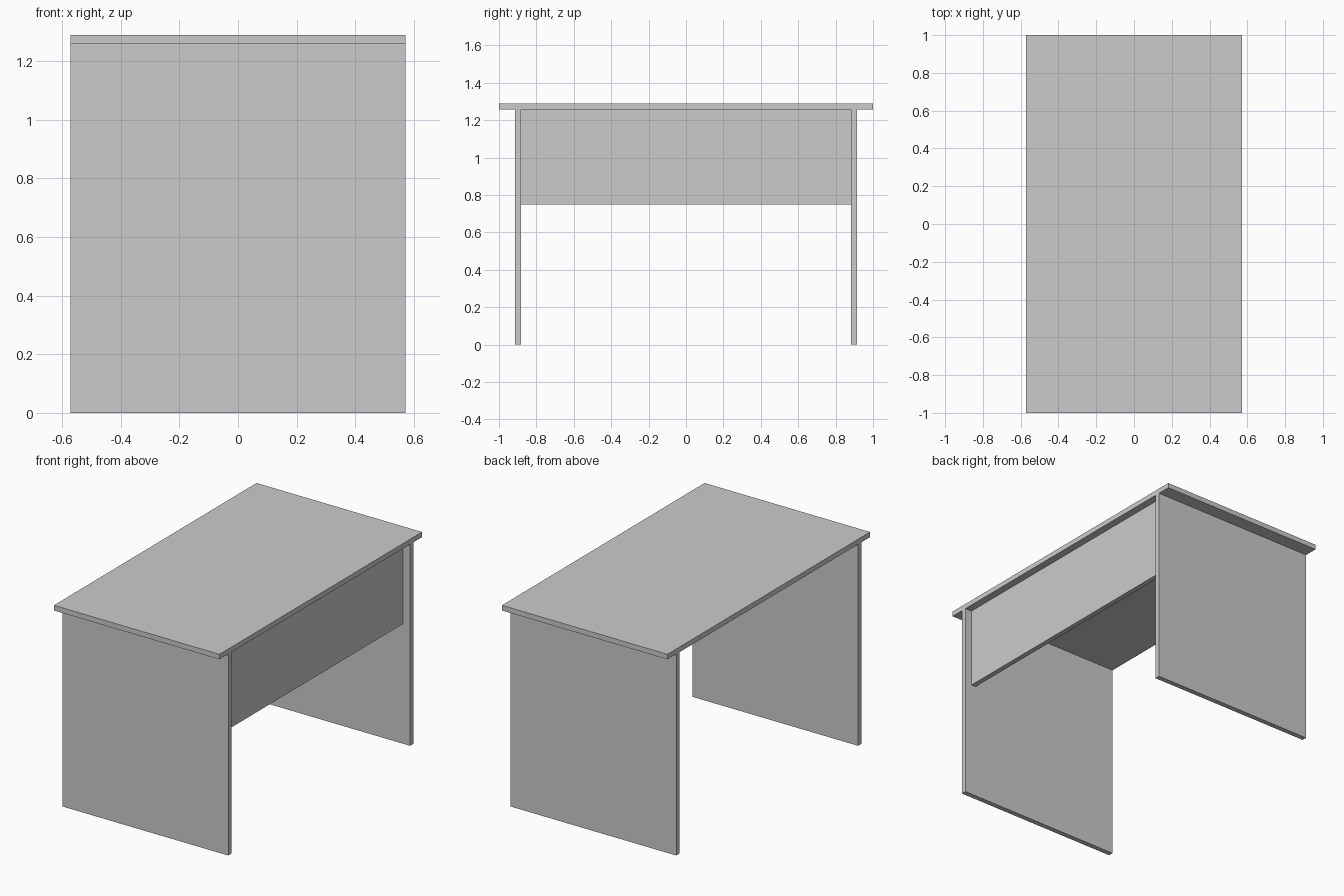
import bpy

if "Cube" in bpy.data.objects:
    bpy.data.objects.remove(bpy.data.objects["Cube"])

W = 0.572        # half depth of the desk along x
T = 0.032        # board thickness
H = 1.29         # overall height
LEG_OUT = 0.913  # outer face of the side panels


def board(name, lo, hi):
    """Add a box spanning the corners lo and hi."""
    bpy.ops.mesh.primitive_cube_add(size=1, location=[(a + b) / 2 for a, b in zip(lo, hi)])
    ob = bpy.context.object
    ob.name = name
    ob.scale = [b - a for a, b in zip(lo, hi)]
    bpy.ops.object.transform_apply(location=False, rotation=False, scale=True)
    return ob


# Desktop
board("desktop", (-W, -1, H - T), (W, 1, H))

# Side panels used as legs
board("front_side_panel", (-W, -LEG_OUT, 0), (W, -LEG_OUT + T, H - T))
board("back_side_panel", (-W, LEG_OUT - T, 0), (W, LEG_OUT, H - T))

# Modesty panel, set slightly in from the +x edge
X = 0.525
board("modesty_panel", (X - T, -LEG_OUT + T, 0.75), (X, LEG_OUT - T, H - T))
